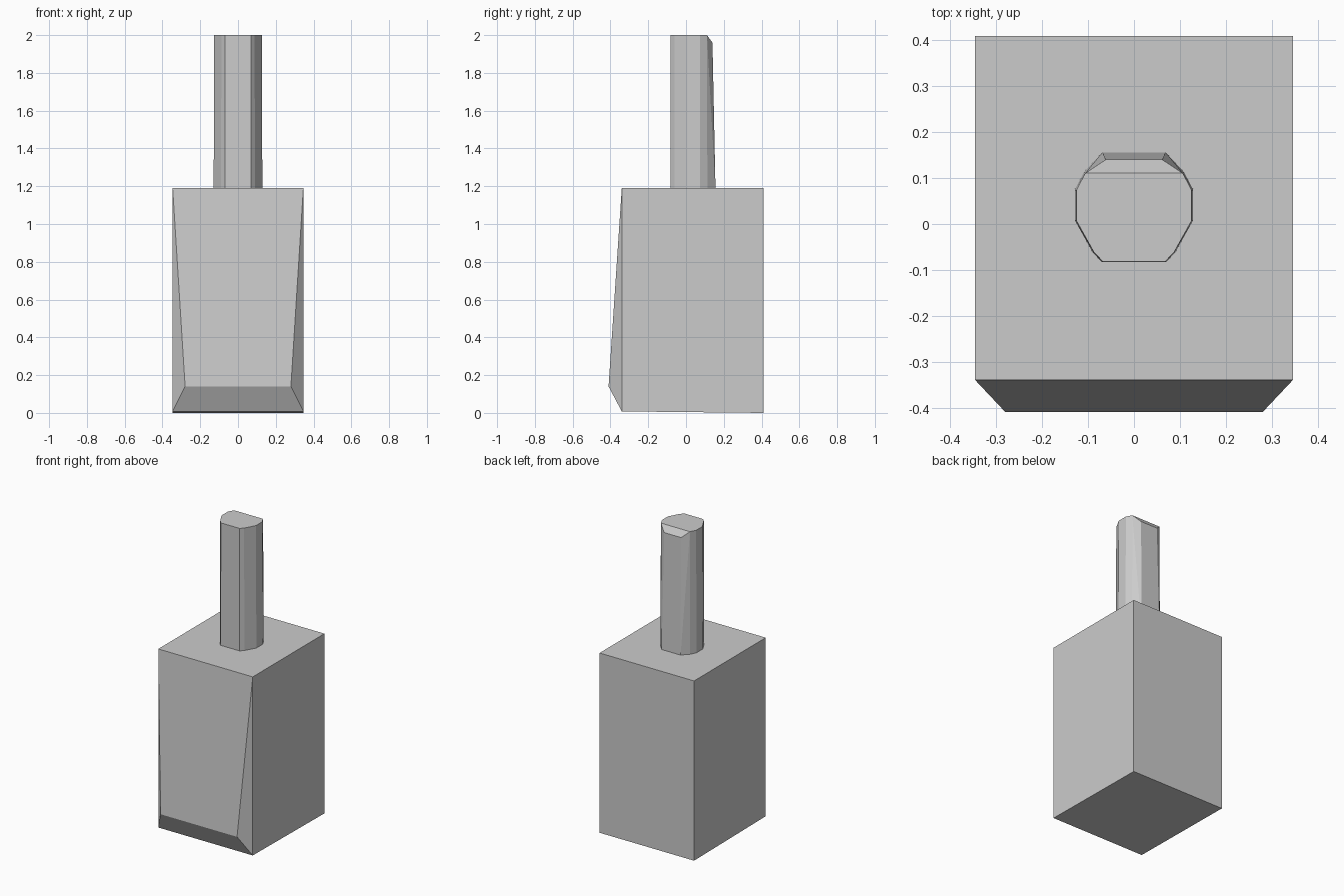
import bpy, bmesh
from math import radians

if "Cube" in bpy.data.objects:
    bpy.data.objects.remove(bpy.data.objects["Cube"])


def mirrored(points):
    """Return the points on both sides of x = 0."""
    return [(s * x, y, z) for x, y, z in points for s in (1, -1)]


def hull_part(name, points):
    """Make a faceted convex solid with clean flat polygons."""
    bm = bmesh.new()
    for p in points:
        bm.verts.new(p)
    bmesh.ops.convex_hull(bm, input=bm.verts[:])
    bmesh.ops.dissolve_limit(bm, angle_limit=radians(0.8),
                             verts=bm.verts[:], edges=bm.edges[:])
    bmesh.ops.recalc_face_normals(bm, faces=bm.faces[:])
    mesh = bpy.data.meshes.new(name)
    bm.to_mesh(mesh)
    bm.free()
    obj = bpy.data.objects.new(name, mesh)
    bpy.context.collection.objects.link(obj)
    return obj


# Block body with a wedge-shaped front panel
hull_part("body", mirrored([
    (0.346, 0.41, 0.0), (0.346, 0.41, 1.19),
    (0.346, -0.34, 0.008), (0.346, -0.34, 1.19),
    (0.28, -0.41, 0.14),
]))

# Faceted stem, slightly narrower at the top, with a clipped rear edge
half_outline = [(0.07, -0.083), (0.09, -0.062), (0.129, 0.008),
                (0.129, 0.075), (0.109, 0.113)]
base = [(x, y, 1.185) for x, y in half_outline + [(0.069, 0.156)]]
top = [(x * 0.975, y * 0.98, 2.0) for x, y in half_outline]
clip = [(0.062, 0.14, 1.96)]
hull_part("stem", mirrored(base + top + clip))
